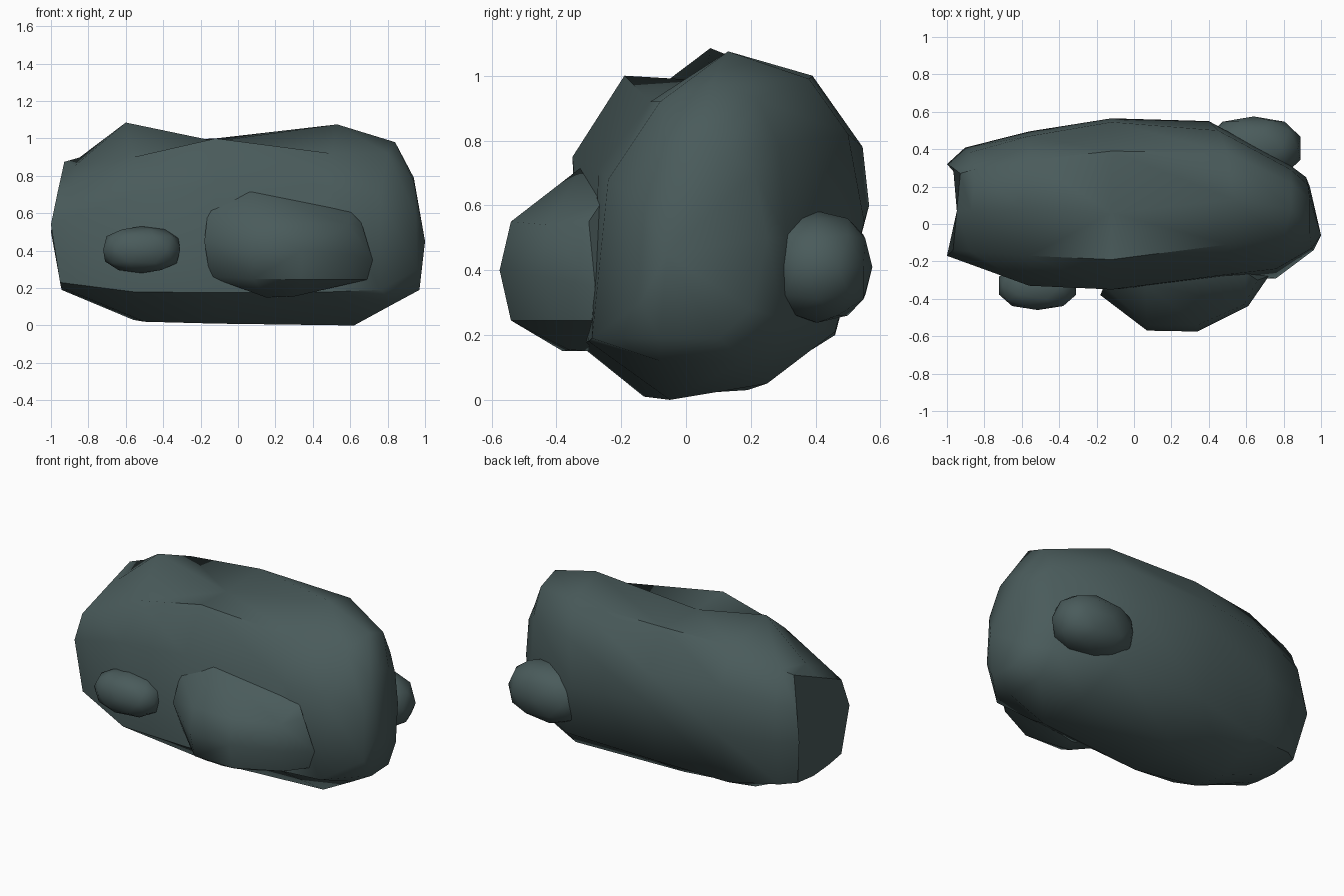
import bpy, bmesh, math
from mathutils import Vector

if "Cube" in bpy.data.objects:
    bpy.data.objects.remove(bpy.data.objects["Cube"])

stone = bpy.data.materials.new("dark slate")
stone.diffuse_color = (0.068, 0.105, 0.105, 1)
stone.use_nodes = True
stone.node_tree.nodes["Principled BSDF"].inputs["Base Color"].default_value = stone.diffuse_color


def finish(bm, name, angle):
    bmesh.ops.recalc_face_normals(bm, faces=bm.faces)
    mesh = bpy.data.meshes.new(name)
    bm.to_mesh(mesh)
    bm.free()
    mesh.materials.append(stone)
    ob = bpy.data.objects.new(name, mesh)
    bpy.context.collection.objects.link(ob)
    bpy.ops.object.select_all(action='DESELECT')
    ob.select_set(True)
    bpy.context.view_layer.objects.active = ob
    bpy.ops.object.shade_smooth_by_angle(angle=math.radians(angle))
    return ob


# Boulder: (y, z) cross-sections along x, starting at the low front edge;
# an optional third number shifts a single point along x
sections = [
    (-1.0, [(-.16, .23), (-.05, .205), (.1, .19), (.26, .21), (.32, .5),
            (.3, .7), (.27, .875), (.07, .79), (-.14, .7), (-.17, .54)]),
    (-.56, [(-.325, .18), (-.06, .02, .06), (.12, .03), (.39, .16), (.495, .5),
            (.47, .78), (.34, .98), (.075, 1.085, -.04), (-.17, .9), (-.33, .7)]),
    (-.12, [(-.335, .175), (-.13, .01), (.19, .03), (.46, .2), (.565, .6),
            (.545, .78), (.39, 1.0), (.06, .985), (-.19, 1.0), (-.35, .75)]),
    (.5, [(-.3, .18), (-.05, 0, .12), (.25, .05, .08), (.46, .21), (.55, .55, -.1),
          (.5, .82, -.05), (.38, .99), (.13, 1.075, .03), (-.11, .92), (-.27, .71)]),
    (.84, [(-.29, .19, -.08), (-.08, .12), (.18, .12), (.3, .25), (.31, .5),
           (.29, .78), (.22, .93), (.08, .98), (-.08, .92, -.04), (-.24, .68, -.08)]),
    (.94, [(-.14, .3, .02), (-.08, .19, .03), (.1, .19, .02), (.2, .28), (.25, .5, -.02),
           (.21, .7, -.01), (.13, .77), (.04, .79), (-.05, .77), (-.13, .6, .01)]),
]
bm = bmesh.new()
rings = []
for i, (x, pts) in enumerate(sections):
    ring = []
    for p in pts:
        # the left end cap leans inward above and below its middle
        dx = (.22 * max(0, abs(p[1] - .5) - .05)) if i == 0 else sum(p[2:])
        ring.append(bm.verts.new((x + dx, p[0], p[1])))
    rings.append(ring)
n = len(rings[0])

# chamfer ring that swells the back of the left end
swell = {3: .03, 4: .05, 5: .045, 6: .01}
chamfer = []
for k in range(n):
    co = rings[0][k].co.lerp(rings[1][k].co, .22)
    co.y += swell.get(k, 0)
    chamfer.append(bm.verts.new(co))
rings.insert(1, chamfer)

for i, (a, b) in enumerate(zip(rings, rings[1:])):
    for k in range(n):
        j = (k + 1) % n
        if k == 7 and i == 2:       # shallow saddle on the top, left half
            bm.faces.new((a[k], a[j], b[k]))
            bm.faces.new((a[j], b[j], b[k]))
        elif k == 7 and i == 3:     # right half of the saddle
            bm.faces.new((a[k], a[j], b[j]))
            bm.faces.new((a[k], b[j], b[k]))
        else:
            bm.faces.new((a[k], a[j], b[j], b[k]))
bm.faces.new(rings[0])
tip = bm.verts.new((1.0, -.06, .45))
for k in range(n):
    bm.faces.new((rings[-1][k], rings[-1][(k + 1) % n], tip))
finish(bm, "boulder", 46)

# Large angular lump on the front
bm = bmesh.new()
for p in [(-.16, -.33, .62), (.06, -.32, .72), (.6, -.26, .61), (.66, -.3, .55),
          (.72, -.28, .35), (.69, -.29, .245), (.2, -.3, .15), (-.15, -.32, .26),
          (-.18, -.38, .45), (.07, -.54, .55), (.34, -.54, .55), (.59, -.43, .54),
          (.07, -.57, .4), (.34, -.575, .4), (.61, -.44, .38), (.08, -.54, .25),
          (.34, -.54, .245), (.6, -.41, .245), (.15, -.38, .15), (.3, -.36, .155)]:
    bm.verts.new(p)
bmesh.ops.convex_hull(bm, input=bm.verts)
finish(bm, "front_lump", 42)


# Small rounded, slightly boxy lumps
def pebble(name, centre, radii):
    bm = bmesh.new()
    bmesh.ops.create_icosphere(bm, subdivisions=2, radius=1)
    for v in bm.verts:
        v.co = Vector([c + r * math.copysign(abs(a) ** .85, a)
                       for c, r, a in zip(centre, radii, v.co)])
    finish(bm, name, 50)


pebble("small_front_lump", (-.515, -.33, .405), (.215, .13, .125))
pebble("back_lump", (.64, .405, .41), (.26, .17, .172))
